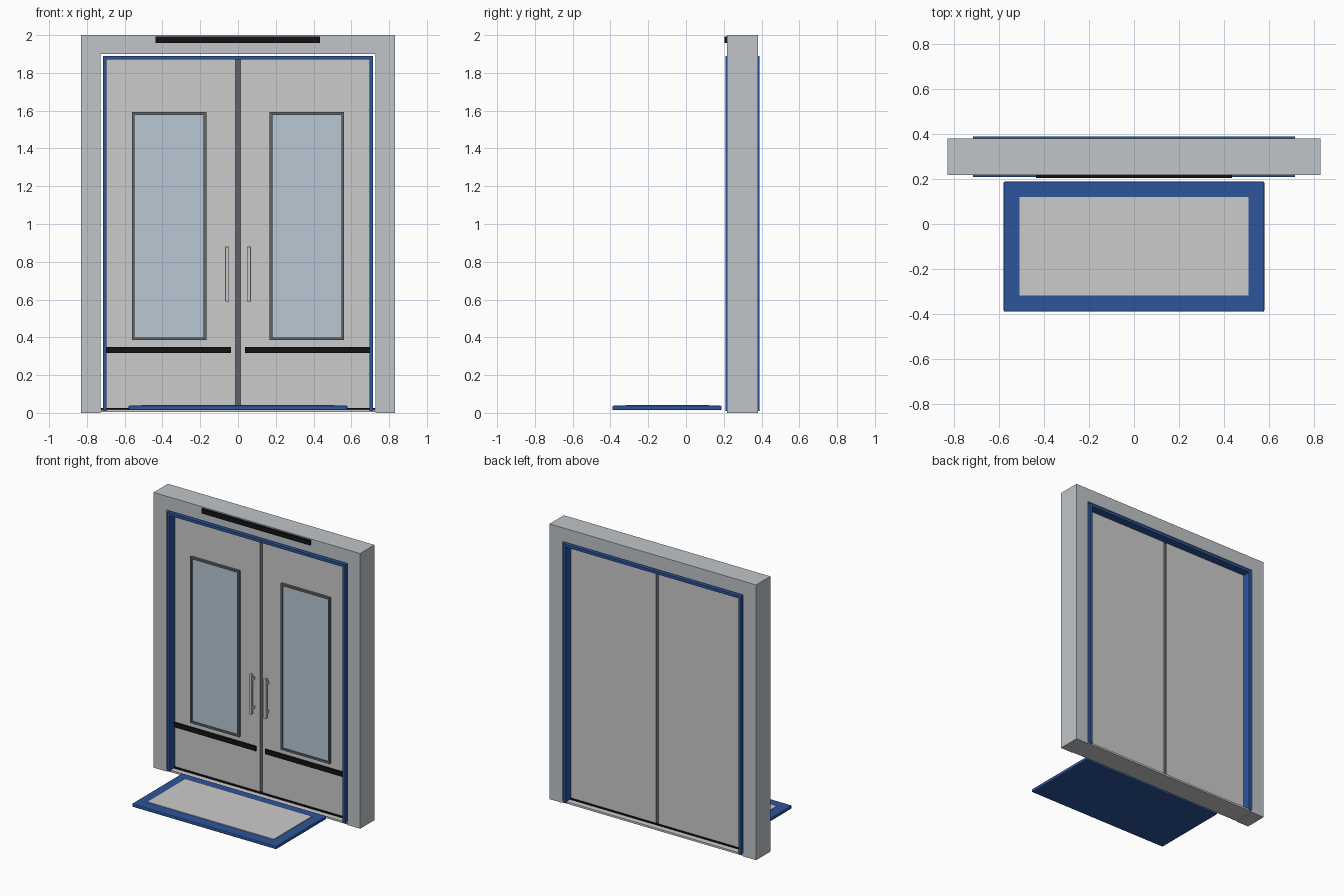
import bpy, bmesh

if "Cube" in bpy.data.objects:
    bpy.data.objects.remove(bpy.data.objects["Cube"])


def material(name, rgb):
    m = bpy.data.materials.new(name)
    m.diffuse_color = (*rgb, 1)
    m.use_nodes = True
    m.node_tree.nodes["Principled BSDF"].inputs["Base Color"].default_value = m.diffuse_color
    return m


BLUE = material("blue", (0.025, 0.09, 0.33))
BLACK = material("black", (0.006, 0.006, 0.007))
DARK = material("dark_grey", (0.12, 0.13, 0.14))
GLASS = material("glass", (0.48, 0.58, 0.66))
WALL = material("wall_grey", (0.53, 0.56, 0.58))


def finish(name, bm, mat, bevel):
    bmesh.ops.recalc_face_normals(bm, faces=bm.faces)
    me = bpy.data.meshes.new(name)
    bm.to_mesh(me)
    bm.free()
    ob = bpy.data.objects.new(name, me)
    bpy.context.collection.objects.link(ob)
    if mat:
        me.materials.append(mat)
    if bevel:
        b = ob.modifiers.new("bevel", 'BEVEL')
        b.width, b.segments = bevel, 2
    return ob


def box(name, x, y, z, mat=None, bevel=0):
    bm = bmesh.new()
    bmesh.ops.create_cube(bm, size=1)
    for v in bm.verts:
        for i, (a, b) in enumerate((x, y, z)):
            v.co[i] = a if v.co[i] < 0 else b
    return finish(name, bm, mat, bevel)


def prism(name, outline, y, mat=None, closed_ring=None):
    """Extrude an xz outline through y; closed_ring adds an inner loop as a hole."""
    bm = bmesh.new()
    outer = [bm.verts.new((px, y[0], pz)) for px, pz in outline]
    if closed_ring:
        inner = [bm.verts.new((px, y[0], pz)) for px, pz in closed_ring]
        n = len(outer)
        faces = [bm.faces.new((outer[i], outer[(i + 1) % n], inner[(i + 1) % n], inner[i])) for i in range(n)]
    else:
        faces = [bm.faces.new(outer)]
    ext = bmesh.ops.extrude_face_region(bm, geom=faces, use_keep_orig=True)
    for g in ext["geom"]:
        if isinstance(g, bmesh.types.BMVert):
            g.co.y = y[1]
    return finish(name, bm, mat, 0)


def arch(name, ow, oh, iw, ih, z0, y, mat=None):
    """Upside-down U: outer half width/height, inner half width/height."""
    return prism(name, [(-ow, z0), (-ow, oh), (ow, oh), (ow, z0),
                        (iw, z0), (iw, ih), (-iw, ih), (-iw, z0)], y, mat)


def rect(x0, x1, z0, z1):
    return [(x0, z0), (x1, z0), (x1, z1), (x0, z1)]


# Wall surround, blue lining and sill
arch("wall_surround", 0.83, 2.0, 0.727, 1.90, 0, (0.217, 0.381), WALL)
arch("door_lining", 0.716, 1.89, 0.695, 1.87, 0.01, (0.208, 0.39), BLUE)
box("sill", (-0.725, 0.725), (0.217, 0.381), (0.004, 0.018))
box("bottom_seal", (-0.725, 0.725), (0.255, 0.34), (0.018, 0.026), BLACK)
box("header_bar", (-0.437, 0.435), (0.205, 0.218), (1.957, 1.992), BLACK)

# Door leaves with window, kick strip and handle
for side, s in (("left", -1), ("right", 1)):
    def span(a, b):
        return (a * s, b * s) if s > 0 else (b * s, a * s)

    box(side + "_door", span(0.012, 0.697), (0.267, 0.33), (0.026, 1.872))
    wx = span(0.168, 0.562)
    prism(side + "_window_frame", rect(*wx, 0.385, 1.592), (0.25, 0.268), DARK,
          rect(wx[0] + 0.014, wx[1] - 0.014, 0.399, 1.578))
    box(side + "_window_glass", (wx[0] + 0.013, wx[1] - 0.013), (0.259, 0.268), (0.398, 1.579), GLASS)
    box(side + "_kick_strip", span(0.037, 0.695), (0.256, 0.268), (0.316, 0.35), BLACK)
    box(side + "_handle_grip", span(0.048, 0.068), (0.222, 0.242), (0.59, 0.88), None, 0.003)
    for end, z in (("lower", 0.62), ("upper", 0.83)):
        box(f"{side}_handle_{end}_post", span(0.052, 0.064), (0.24, 0.268), (z, z + 0.02))

# Meeting strip between the leaves
box("meeting_strip", (-0.012, 0.012), (0.275, 0.322), (0.026, 1.872), DARK)

# Floor mat
box("mat_border", (-0.58, 0.58), (-0.39, 0.189), (0.014, 0.038), BLUE, 0.006)
box("mat_centre", (-0.51, 0.51), (-0.317, 0.121), (0.03, 0.043))
